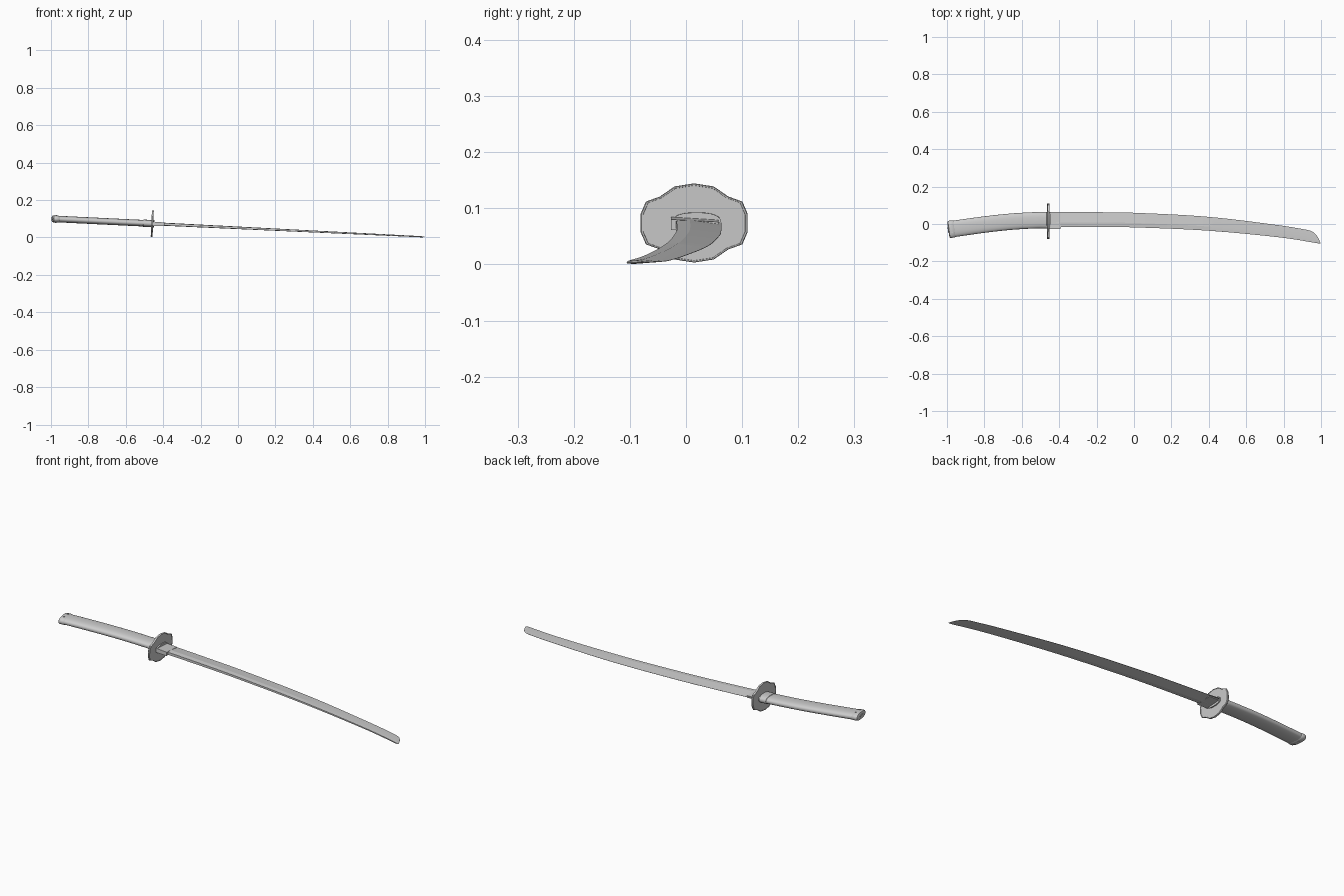
import bpy, bmesh, math
from mathutils import Matrix

if "Cube" in bpy.data.objects:
    bpy.data.objects.remove(bpy.data.objects["Cube"])

# The sword is modelled lying flat, then tilted to rest on guard and tip
TILT = Matrix.Translation((0, 0, 0.0516)) @ Matrix.Rotation(math.atan(0.0486), 4, 'Y')


def loft(name, rings, angle=35):
    """Skin a sequence of equal-length point rings and cap both ends."""
    bm = bmesh.new()
    vr = [[bm.verts.new(p) for p in r] for r in rings]
    n = len(vr[0])
    for a, b in zip(vr, vr[1:]):
        for i in range(n):
            j = (i + 1) % n
            bm.faces.new((a[i], a[j], b[j], b[i]))
    bm.faces.new(vr[0])
    bm.faces.new(vr[-1])
    bmesh.ops.recalc_face_normals(bm, faces=bm.faces)
    me = bpy.data.meshes.new(name)
    bm.to_mesh(me)
    bm.free()
    me.transform(TILT)
    ob = bpy.data.objects.new(name, me)
    bpy.context.collection.objects.link(ob)
    bpy.context.view_layer.objects.active = ob
    bpy.ops.object.select_all(action='DESELECT')
    ob.select_set(True)
    bpy.ops.object.shade_smooth_by_angle(angle=math.radians(angle))
    return ob


def interp(table, x):
    """Smooth (Catmull-Rom style) lookup in a short table of (x, value)."""
    k = 0
    while k < len(table) - 2 and x > table[k + 1][0]:
        k += 1
    (x0, a), (x1, b) = table[k], table[k + 1]

    def slope(i):
        p, q = table[max(i - 1, 0)], table[min(i + 1, len(table) - 1)]
        return (q[1] - p[1]) / (q[0] - p[0]) * (x1 - x0)
    t = (x - x0) / (x1 - x0)
    return ((2*t**3 - 3*t*t + 1) * a + (t**3 - 2*t*t + t) * slope(k)
            + (3*t*t - 2*t**3) * b + (t**3 - t*t) * slope(k + 1))


def oval(x, cy, ry, rz, slant=0.0, n=24, power=0.8):
    """Rounded-rectangle-like oval across the handle."""
    ring = []
    for i in range(n):
        a = 2 * math.pi * i / n
        c, s = math.cos(a), math.sin(a)
        y = math.copysign(abs(c) ** power, c) * ry
        z = math.copysign(abs(s) ** power, s) * rz
        ring.append((x - slant * y, cy + y, z))
    return ring


# Blade: flat spine on -y, ridge, sharp edge on +y
EDGE = [(-0.46, 0.063), (-0.2, 0.063), (0, 0.06), (0.4, 0.038), (0.8, -0.010), (0.93, -0.032)]
SPINE = [(-0.46, -0.018), (-0.2, -0.016), (0, -0.018), (0.4, -0.036), (0.8, -0.074), (1.0, -0.106)]


def blade_ring(x, edge):
    s = interp(SPINE, x)
    t = 0.0085 - 0.0055 * (x + 0.46) / 1.46
    w = edge - s
    t *= min(1, w / 0.03 + 0.05)
    r = s + 0.3 * w
    return [(x, s, 0.8*t), (x, r, t), (x, edge, 0.0004),
            (x, edge, -0.0004), (x, r, -t), (x, s, -0.8*t)]


rings = [blade_ring(-0.46 + 1.39 * i / 36, interp(EDGE, -0.46 + 1.39 * i / 36)) for i in range(37)]
for x, e in [(0.95, -0.038), (0.965, -0.047), (0.98, -0.064), (0.99, -0.082), (0.999, -0.1045)]:
    rings.append(blade_ring(x, e))
loft("blade", rings, 8)

# Wedge-shaped collar at the blade root
loft("blade_collar", [[(x, -0.027, h), (x, 0.058, 0.0055 * h / 0.0105),
                       (x, 0.058, -0.0055 * h / 0.0105), (x, -0.027, -h)]
                      for x, h in [(-0.46, 0.0112), (-0.393, 0.0095)]], 20)

# Lobed guard: one quarter outline mirrored to all four corners
quarter = [(0.0955, 0.016), (0.086, 0.038), (0.061, 0.047), (0.035, 0.065)]
outline = (quarter + [(0, 0.0705)] + [(-y, z) for y, z in quarter[::-1]]
           + [(-y, -z) for y, z in quarter] + [(0, -0.0705)]
           + [(y, -z) for y, z in quarter[::-1]])
GX, GY = -0.459, 0.0145
loft("guard", [[(GX + dx, GY + y * k, z * k) for y, z in outline]
               for dx, k in [(-0.0035, 0.93), (-0.0035, 0.95), (-0.005, 0.955), (-0.005, 0.985),
                             (-0.003, 1), (0.003, 1), (0.005, 0.985), (0.005, 0.955),
                             (0.0035, 0.95), (0.0035, 0.93)]], 25)

# Thin washers on both faces of the guard
for name, x in [("washer_rear", -0.469), ("washer_front", -0.455)]:
    loft(name, [oval(x + d, 0.019, 0.044, 0.019) for d in (0, 0.006)])

# Curved handle
MID = [(-1.0, -0.031), (-0.8, -0.003), (-0.65, 0.013), (-0.5, 0.021), (-0.46, 0.020)]
loft("handle", [oval(x, interp(MID, x), 0.0435, 0.0175, 0.14 * (-0.46 - x) / 0.5)
                for x in [-0.98 + 0.49 * i / 14 for i in range(15)]])

# Ferrule next to the guard
loft("handle_ferrule", [oval(x, interp(MID, x), 0.044 + d, 0.019 + d)
                        for x, d in [(-0.508, -0.002), (-0.506, 0.0005), (-0.468, 0.0005),
                                     (-0.466, -0.001)]])

# Slanted pommel cap with raised plug and side studs
loft("pommel_cap", [oval(x, interp(MID, x), 0.0455 + d, 0.019 + d, 0.14)
                    for x, d in [(-0.962, -0.002), (-0.96, 0.0), (-0.985, 0.0005),
                                 (-0.991, -0.002), (-0.9935, -0.007)][:1] +
                    [(-0.965, 0.0), (-0.985, 0.0005), (-0.991, -0.002), (-0.9935, -0.007)]])
loft("pommel_plug", [oval(x, -0.031, 0.017, 0.006, 0.14, 16, 1) for x in (-0.99, -0.996)])
for side in (1, -1):
    for k, y in enumerate((-0.045, -0.012)):
        ring = [(math.cos(math.pi * i / 4) * 0.004 - 0.974, y + math.sin(math.pi * i / 4) * 0.004)
                for i in range(8)]
        loft(f"pommel_stud_{k}_{side}", [[(px, py, side * h) for px, py in ring]
                                         for h in (0.015, 0.0205)])
